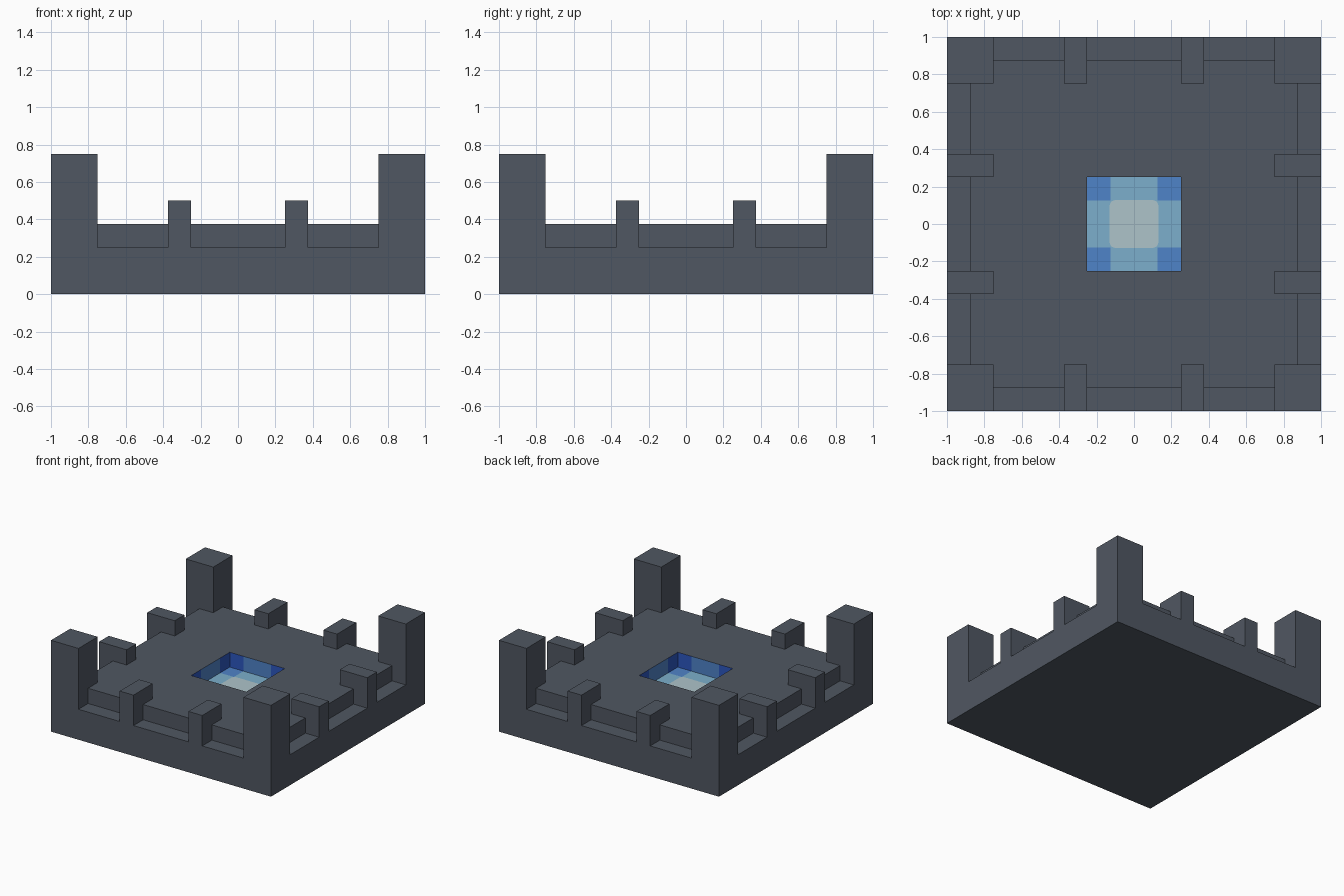
import bpy
import bmesh
from mathutils import Matrix, Vector

if "Cube" in bpy.data.objects:
    bpy.data.objects.remove(bpy.data.objects["Cube"])


def material(name, r, g, b):
    """Flat material from 0-255 display values, stored as linear."""
    lin = [((c / 255 + 0.055) / 1.055) ** 2.4 for c in (r, g, b)]
    mat = bpy.data.materials.new(name)
    mat.use_nodes = True
    mat.diffuse_color = (*lin, 1)
    mat.node_tree.nodes["Principled BSDF"].inputs["Base Color"].default_value = (*lin, 1)
    return mat


stone = material("slate_stone", 80, 87, 98)
pale = material("pale_water", 174, 196, 202)
light = material("light_water", 124, 175, 204)
blue = material("blue_water", 79, 131, 200)
deep = material("deep_water", 44, 86, 190)


def finish(name, bm, mats):
    mesh = bpy.data.meshes.new(name)
    bm.to_mesh(mesh)
    bm.free()
    for m in mats:
        mesh.materials.append(m)
    obj = bpy.data.objects.new(name, mesh)
    bpy.context.collection.objects.link(obj)
    return obj


def box_mesh(lo, hi):
    lo, hi = Vector(lo), Vector(hi)
    bm = bmesh.new()
    bmesh.ops.create_cube(bm, size=1, matrix=Matrix.Translation((lo + hi) / 2)
                          @ Matrix.Diagonal((*(hi - lo), 1)))
    bm.normal_update()
    return bm


EDGE, DECK, PIT = 0.25, 0.375, 0.25

# Wide square base
finish("base", box_mesh((-1, -1, 0), (1, 1, EDGE)), [stone])

# Raised deck with a square opening in its top
bm = box_mesh((-0.875, -0.875, EDGE), (0.875, 0.875, DECK))
top = max(bm.faces, key=lambda f: f.calc_center_median().z)
bottom = min(bm.faces, key=lambda f: f.calc_center_median().z)
bmesh.ops.inset_region(bm, faces=[top], thickness=0.875 - PIT, use_even_offset=True)
bmesh.ops.delete(bm, geom=[top, bottom], context="FACES")
finish("deck", bm, [stone])

# Corner towers, and two battlements along each side
for i in range(4):
    turn = Matrix.Rotation(i * 1.5707963, 4, "Z")
    tower = box_mesh((-1, -1, EDGE), (-0.75, -0.75, 0.75))
    tower.transform(turn)
    finish(f"corner_tower_{i + 1}", tower, [stone])
    for j, x in enumerate((-0.375, 0.25)):
        block = box_mesh((x, -1, EDGE), (x + 0.125, -0.75, 0.5))
        block.transform(turn)
        finish(f"battlement_{2 * i + j + 1}", block, [stone])

# Water basin: gridded floor with walls drawn up to the deck
FLOOR = EDGE + 0.003
bm = bmesh.new()
bmesh.ops.create_grid(bm, x_segments=4, y_segments=4, size=PIT,
                      matrix=Matrix.Translation((0, 0, FLOOR)))
rim = [e for e in bm.edges if e.is_boundary]
walls = bmesh.ops.extrude_edge_only(bm, edges=rim)["geom"]
for v in walls:
    if isinstance(v, bmesh.types.BMVert):
        v.co.z = DECK
bm.normal_update()
for f in bm.faces:
    c = f.calc_center_median()
    outer = (abs(c.x) > 0.125) + (abs(c.y) > 0.125)
    if abs(f.normal.z) > 0.5:
        f.material_index = 1 if outer == 2 else 0
        if f.normal.z < 0:
            f.normal_flip()
    else:
        f.material_index = 2 if outer == 2 else 1
        if f.normal.x * c.x + f.normal.y * c.y > 0:
            f.normal_flip()
finish("water_basin", bm, [light, blue, deep])

# Pale centre plate with clipped corners
bm = box_mesh((-0.13, -0.127, FLOOR), (0.13, 0.127, FLOOR + 0.003))
uprights = [e for e in bm.edges if abs(e.verts[0].co.z - e.verts[1].co.z) > 0.001]
bmesh.ops.bevel(bm, geom=uprights, offset=0.025, segments=2, profile=0.5, affect="EDGES")
finish("water_centre", bm, [pale])
